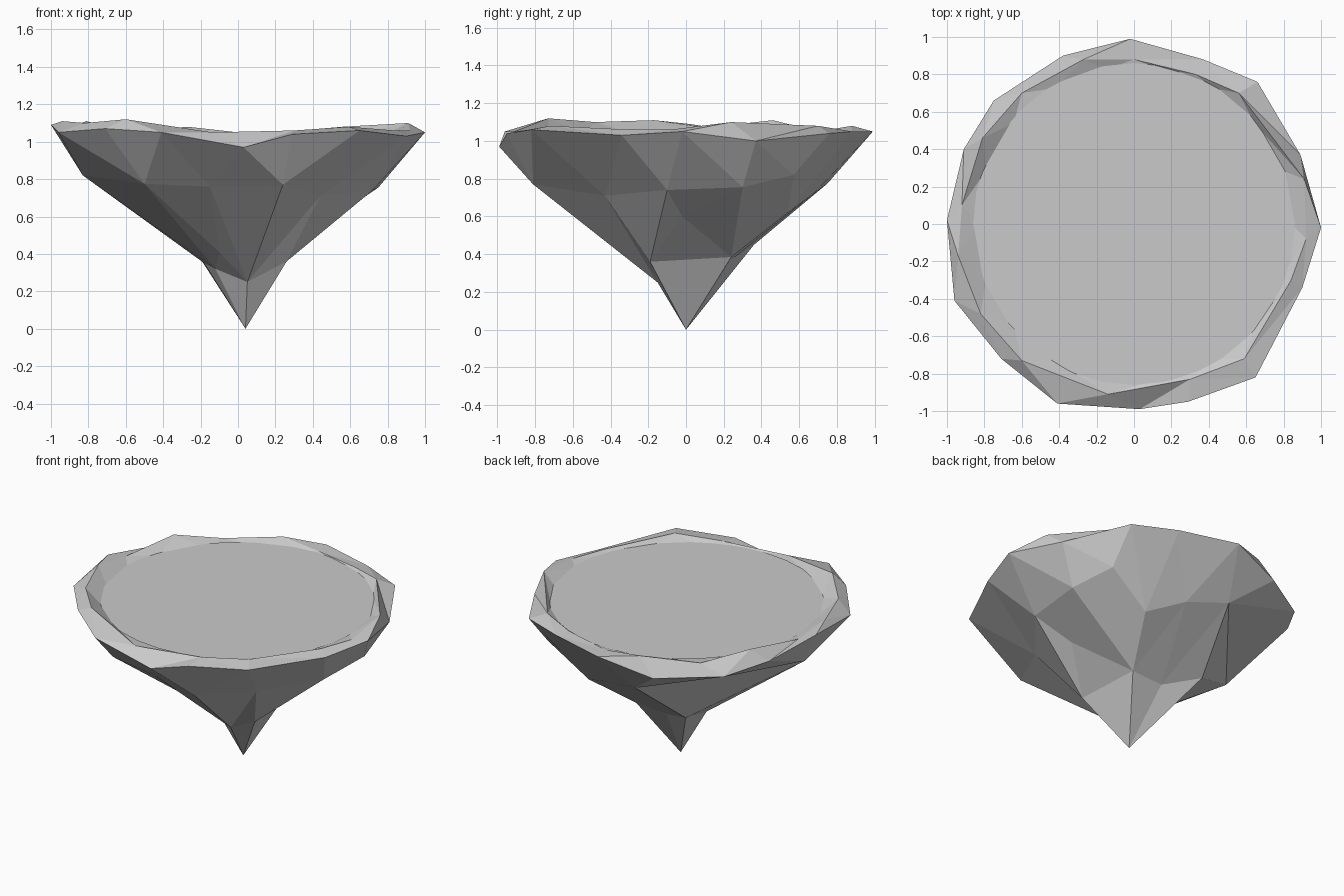
import bpy
import bmesh
from math import atan2, cos, sin, tau, radians

cube = bpy.data.objects.get("Cube")
if cube:
    bpy.data.objects.remove(cube, do_unlink=True)


def make_material(name, color):
    mat = bpy.data.materials.new(name)
    mat.use_nodes = True
    mat.diffuse_color = color
    mat.node_tree.nodes["Principled BSDF"].inputs["Base Color"].default_value = color
    return mat


def angle(vert):
    return atan2(vert.co.y, vert.co.x) % tau


def make_ring(bm, points):
    """Add the points as vertices, sorted counterclockwise."""
    return sorted((bm.verts.new(p) for p in points), key=angle)


def add_triangle(bm, *corners):
    """Add a face, unless two corners are the same shared vertex."""
    if len(set(corners)) == len(corners):
        bm.faces.new(corners)


def stitch(bm, outer, inner):
    """Join two closed rings with triangles, walking round by angle."""
    def unrolled(ring, index):
        return angle(ring[index % len(ring)]) + tau * (index // len(ring))

    def middle(ring, index):
        return unrolled(ring, index) + unrolled(ring, index + 1)

    i = j = 0
    while i < len(outer) or j < len(inner):
        a, b = outer[i % len(outer)], inner[j % len(inner)]
        step_outer = j >= len(inner) or (
            i < len(outer) and middle(outer, i) <= middle(inner, j))
        if step_outer:
            i += 1
            add_triangle(bm, a, outer[i % len(outer)], b)
        else:
            j += 1
            add_triangle(bm, a, inner[j % len(inner)], b)


def finish(bm, name, mat):
    bmesh.ops.recalc_face_normals(bm, faces=bm.faces)
    mesh = bpy.data.meshes.new(name)
    bm.to_mesh(mesh)
    bm.free()
    mesh.materials.append(mat)
    obj = bpy.data.objects.new(name, mesh)
    bpy.context.collection.objects.link(obj)
    return obj


stone = make_material("grey stone", (0.59, 0.59, 0.59, 1))

# Outer rim of the rock
rim_points = [
    (1, -.02, 1.05), (.89, .37, 1), (.66, .76, 1.04), (.37, .88, 1.05),
    (-.02, .99, 1.05), (-.38, .9, .96), (-.75, .66, .98), (-.91, .4, 1.03),
    (-1, .02, 1.09), (-.96, -.41, 1.05), (-.71, -.72, 1.07), (-.41, -.96, 1.05),
    (.03, -.99, .97), (.29, -.95, 1.04), (.65, -.82, 1.06), (.9, -.34, 1.03)]

# Uneven crest just inside the rim
crest_points = [
    (.92, -.08, 1.06), (.91, .24, 1.1), (.56, .7, 1.08), (.33, .8, 1.06),
    (0, .88, 1.05), (-.27, .88, 1.08), (-.6, .7, 1.05), (-.81, .46, 1.11),
    (-.92, .1, 1.07), (-.94, -.17, 1.11), (-.82, -.48, 1.1), (-.6, -.73, 1.12),
    (-.14, -.91, 1.05), (.3, -.83, 1.06), (.59, -.72, 1.08), (.84, -.3, 1.06)]

# Shoulder where the underside turns inward
shoulder_points = [
    (.72, -.1, .74), (.75, .3, .755), (.65, .57, .82), (.36, .54, .62),
    (.14, .67, .715), (-.14, .75, .775), (-.83, -.1, .82), (-.5, -.64, .775),
    (-.15, -.69, .76), (.24, -.81, .77), (.44, -.43, .71)]

# Neck above the tip, and two ledges that rest on it
neck_points = [
    (.26, -.19, .36), (.21, .24, .385), (-.02, .24, .37), (-.25, .36, .45),
    (-.18, .035, .35), (-.12, -.08, .32), (.05, -.15, .25)]
ledge_points = [(.49, -.02, .6), (-.1, -.25, .41)]

# Faceted rock body, open under the plateau
bm = bmesh.new()
lip_points = [(.84 * cos(radians(a)), .84 * sin(radians(a)), 1.04)
              for a in range(0, 360, 20)]
lip, crest, rim, shoulder, neck, ledges = [make_ring(bm, points) for points in (
    lip_points, crest_points, rim_points, shoulder_points,
    neck_points, ledge_points)]
hem = sorted(neck + ledges, key=angle)
rings = [lip, crest, rim, shoulder, hem, neck]
for upper, lower in zip(rings, rings[1:]):
    stitch(bm, upper, lower)
tip = bm.verts.new((.04, 0, 0))
for k, vert in enumerate(neck):
    add_triangle(bm, vert, neck[(k + 1) % len(neck)], tip)
finish(bm, "rock_body", stone)

# Flat plateau set into the rim
bm = bmesh.new()
bmesh.ops.create_circle(bm, cap_ends=True, segments=32, radius=.86)
plateau = finish(bm, "plateau", stone)
plateau.location.z = 1.05
